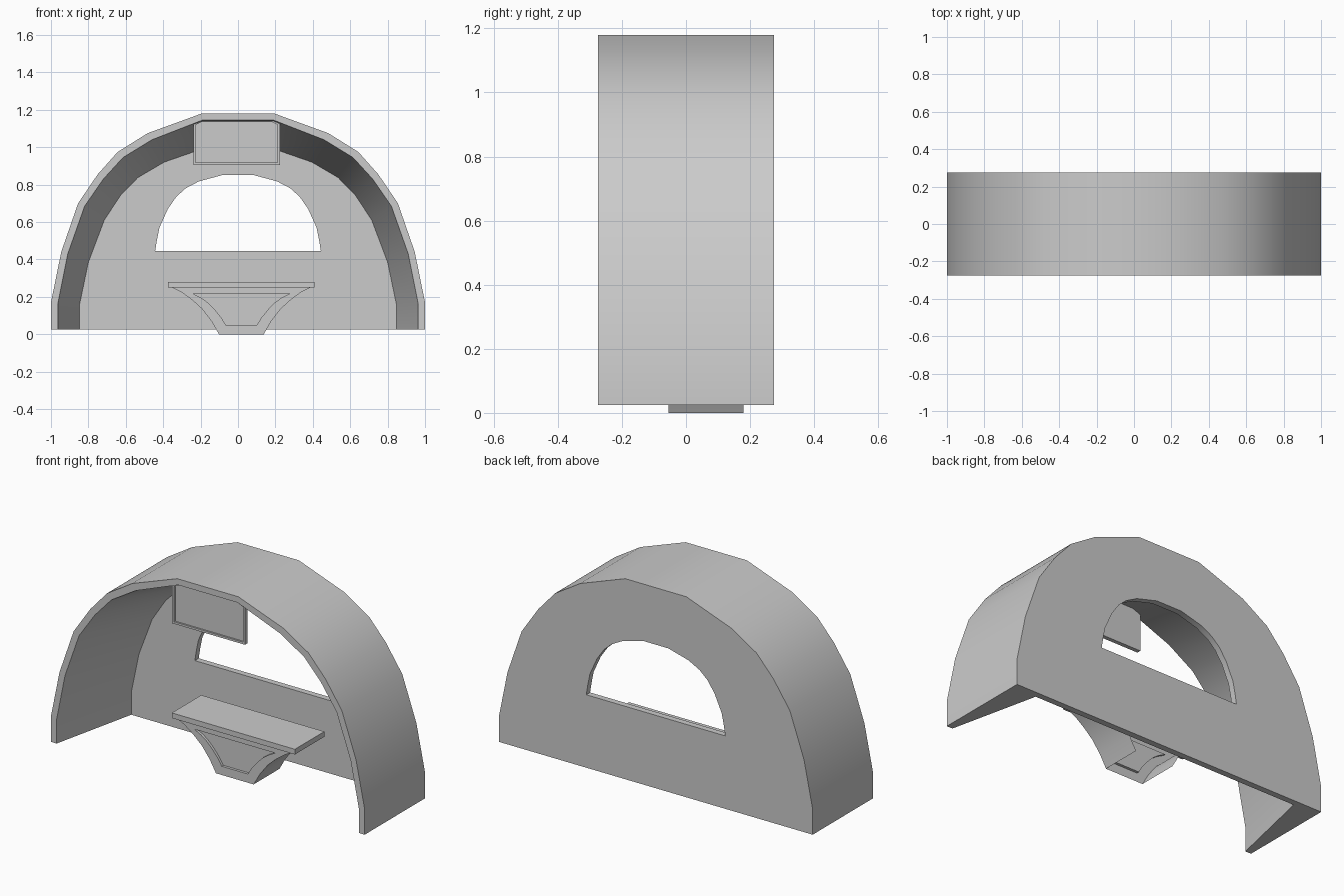
import bpy, bmesh

if "Cube" in bpy.data.objects:
    bpy.data.objects.remove(bpy.data.objects["Cube"])


def mirrored(half, cx=0.0):
    """Full outline from its right half (bottom to top), mirrored about x = cx."""
    return [(cx + x, z) for x, z in half] + [(cx - x, z) for x, z in reversed(half)]


def loop(bm, outline, y):
    return [bm.verts.new((x, y, z)) for x, z in outline]


def bridge(bm, a, b, closed=True):
    n = len(a)
    for i in range(n if closed else n - 1):
        j = (i + 1) % n
        bm.faces.new((a[i], a[j], b[j], b[i]))


def finish(bm, name):
    bmesh.ops.recalc_face_normals(bm, faces=bm.faces[:])
    mesh = bpy.data.meshes.new(name)
    bm.to_mesh(mesh)
    bm.free()
    ob = bpy.data.objects.new(name, mesh)
    bpy.context.collection.objects.link(ob)
    bpy.ops.object.select_all(action='DESELECT')
    ob.select_set(True)
    bpy.context.view_layer.objects.active = ob
    bpy.ops.object.shade_smooth_by_angle(angle=0.52)
    return ob


# Arched shell: tapered inside, back wall with an arched window
outer = mirrored([(1, .025), (1, .17), (.945, .44), (.855, .70), (.75, .855),
                  (.643, .975), (.483, 1.075), (.195, 1.18)])
rim = mirrored([(.963, .025), (.963, .165), (.91, .43), (.82, .685), (.72, .83),
                (.615, .945), (.46, 1.04), (.19, 1.145)])
inner = mirrored([(.848, .025), (.848, .155), (.80, .385), (.715, .61), (.63, .74),
                  (.535, .838), (.395, .92), (.165, 1.0)])
window = mirrored([(.443, .445), (.433, .507), (.42, .57), (.375, .67), (.33, .735),
                   (.28, .78), (.21, .817), (.08, .852)])
FRONT, WALL, BACK = -.275, .24, .275
bm = bmesh.new()
of, ob_ = loop(bm, outer, FRONT), loop(bm, outer, BACK)
rf, ib = loop(bm, rim, FRONT), loop(bm, inner, WALL)
wf, wb = loop(bm, window, WALL), loop(bm, window, BACK)
bridge(bm, of, rf, False)
bridge(bm, rf, ib, False)
bridge(bm, ib, wf)
bridge(bm, wf, wb)
bridge(bm, wb, ob_)
bridge(bm, ob_, of, False)
for k in (0, -1):
    bm.faces.new((of[k], rf[k], ib[k], ob_[k]))
bm.faces.new((ib[0], ib[-1], ob_[-1], ob_[0]))
finish(bm, "arched_shell")

# Flared counter base: recessed front panel, open at the back and below
CX = .018
base = mirrored([(.12, 0), (.16, .07), (.21, .135), (.265, .185), (.32, .225), (.37, .25)], CX)
inset = mirrored([(.083, .05), (.108, .09), (.145, .135), (.18, .17), (.215, .195), (.258, .217)], CX)
bm = bmesh.new()
bb, bf = loop(bm, base, .18), loop(bm, base, -.055)
nf, nb = loop(bm, inset, -.055), loop(bm, inset, -.04)
h = len(bf) // 2
bridge(bm, bb[:h], bf[:h], False)
bridge(bm, bb[h:], bf[h:], False)
bridge(bm, bf, nf)
bridge(bm, nf, nb)
bm.faces.new(nb)
finish(bm, "counter_base")

# Counter top slab
slab = mirrored([(.392, .25), (.392, .28)], CX)
bm = bmesh.new()
a, b = loop(bm, slab, -.068), loop(bm, slab, .2)
bridge(bm, a, b)
bm.faces.new(a)
bm.faces.new(b)
finish(bm, "counter_top")

# Hanging panel under the arch with a raised frame
PX = -.007
frame = mirrored([(.232, .905), (.232, 1.125), (.19, 1.143)], PX)
field = mirrored([(.219, .917), (.219, 1.12), (.185, 1.136)], PX)
bm = bmesh.new()
pb, pf = loop(bm, frame, -.235), loop(bm, frame, -.258)
ff, fb = loop(bm, field, -.258), loop(bm, field, -.248)
bridge(bm, pb, pf)
bridge(bm, pf, ff)
bridge(bm, ff, fb)
bm.faces.new(fb)
bm.faces.new(pb)
finish(bm, "hanging_panel")
